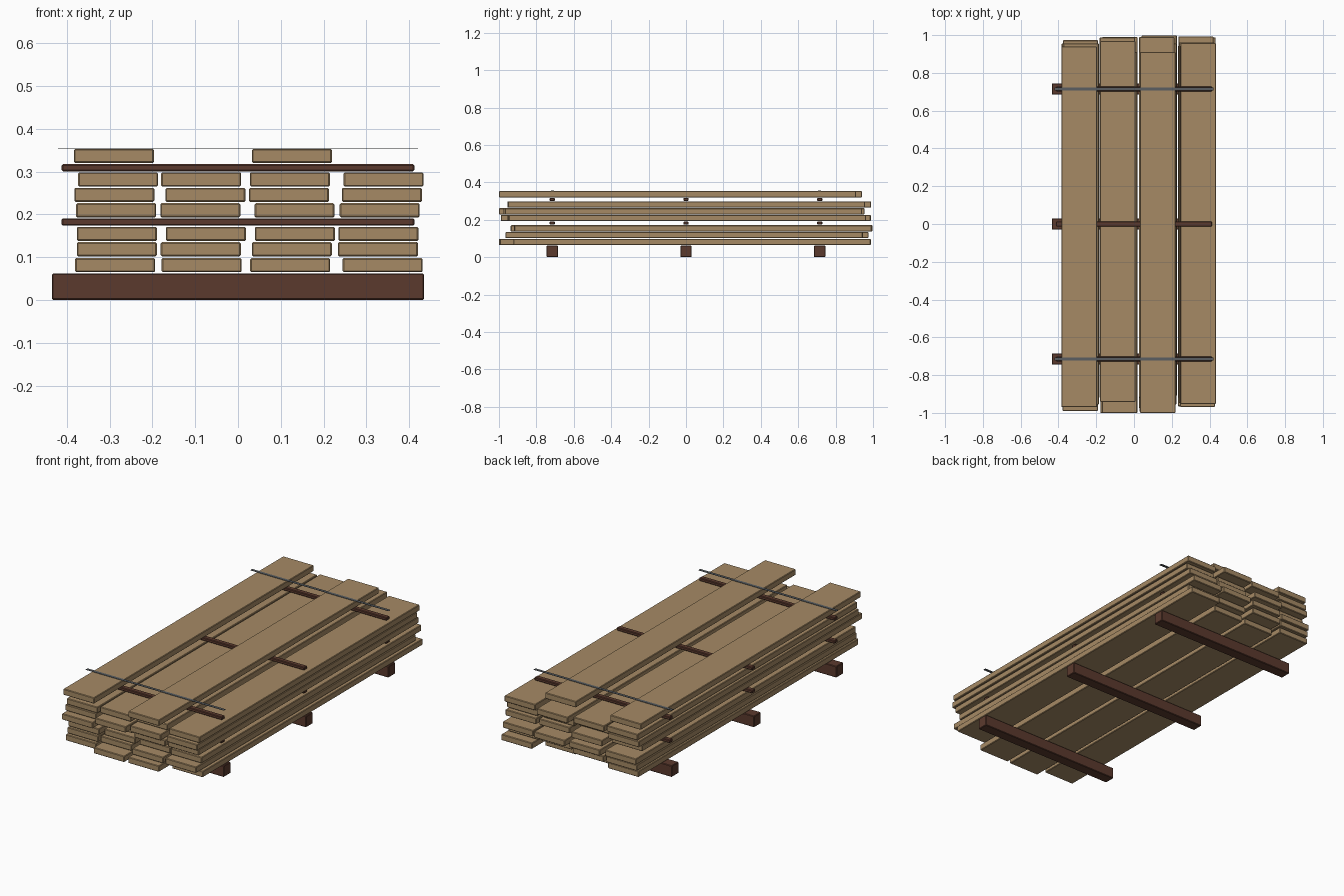
import bpy

if "Cube" in bpy.data.objects:
    bpy.data.objects.remove(bpy.data.objects["Cube"], do_unlink=True)


def material(name, rgb):
    m = bpy.data.materials.new(name)
    m.use_nodes = True
    m.diffuse_color = (*rgb, 1)
    bsdf = m.node_tree.nodes["Principled BSDF"]
    bsdf.inputs["Base Color"].default_value = (*rgb, 1)
    bsdf.inputs["Roughness"].default_value = 0.8
    return m


sawn_wood = material("sawn wood", (0.38, 0.255, 0.13))
dark_wood = material("dark wood", (0.105, 0.042, 0.027))
steel = material("strap steel", (0.1, 0.11, 0.12))


def block(name, centre, size, mat, bevel=0.0):
    """Box with lightly chamfered edges."""
    bpy.ops.mesh.primitive_cube_add(size=1, location=centre)
    ob = bpy.context.object
    ob.name = name
    ob.scale = size
    bpy.ops.object.transform_apply(location=False, rotation=False, scale=True)
    ob.data.materials.append(mat)
    if bevel:
        mod = ob.modifiers.new("chamfer", "BEVEL")
        mod.width = bevel
        mod.segments = 1
    return ob


ROWS = (-0.715, 0, 0.715)
BOARD = (0.187, 1.91, 0.033)

# Boards: layer base height, then (x, y) centre of each board in the layer
layers = [
    (0.065, [(-.287, 0), (-.085, -.045), (.122, -.04), (.338, .033)]),
    (0.102, [(-.283, .01), (-.087, .02), (.126, -.01), (.327, -.01)]),
    (0.138, [(-.283, .018), (-.075, .035), (.133, .043), (.328, .037)]),
    (0.193, [(-.285, -.035), (-.088, .033), (.132, 0), (.331, .007)]),
    (0.229, [(-.289, 0), (-.076, -.045), (.119, -.02), (.336, -.013)]),
    (0.265, [(-.28, 0), (-.086, .013), (.121, .035), (.34, .003)]),
    (0.320, [(-.29, -.015), (.126, -.045)]),
]
for n, (base, boards) in enumerate(layers, 1):
    for k, (x, y) in enumerate(boards, 1):
        block(f"board_layer{n}_{k}", (x, y, base + BOARD[2] / 2),
              BOARD, sawn_wood, 0.003)

for i, y in enumerate(ROWS, 1):
    # Ground bearers
    block(f"bearer_{i}", (0, y, 0.031), (0.87, 0.06, 0.062), dark_wood, 0.003)
    # Spacer sticks between the board packs
    for level, z in (("lower", 0.182), ("upper", 0.309)):
        block(f"{level}_spacer_{i}", (0, y, z), (0.824, 0.027, 0.017),
              dark_wood, 0.003)

# Flat straps lying across the top boards
for side, y in (("front", ROWS[0]), ("back", ROWS[2])):
    block(f"{side}_strap", (0, y, 0.3545), (0.84, 0.016, 0.002), steel)
